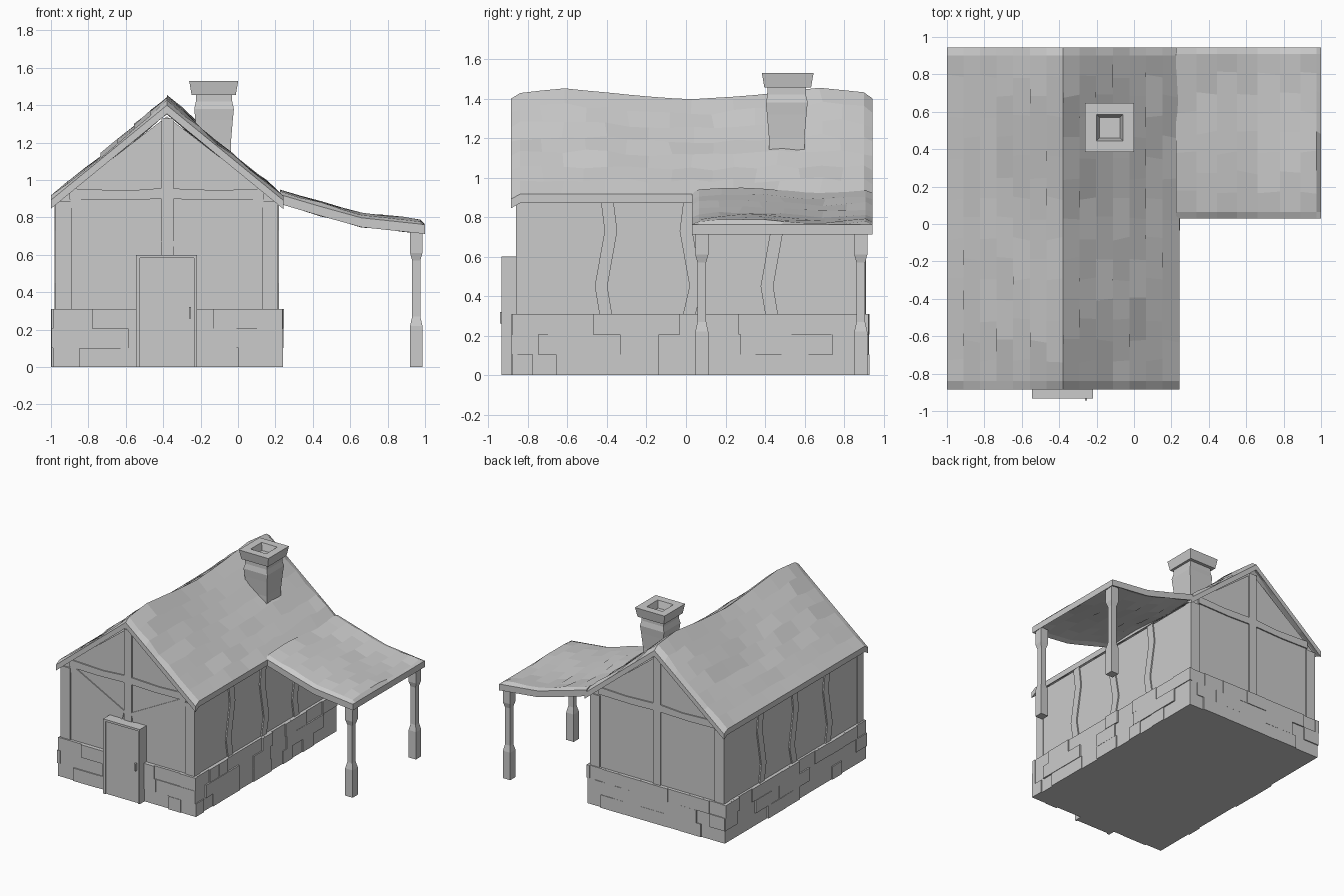
import bpy, bmesh, math, random
from mathutils import Vector

if "Cube" in bpy.data.objects:
    bpy.data.objects.remove(bpy.data.objects["Cube"])
random.seed(7)
CX = -0.38  # ridge line / gable centre


def finish(name, bm):
    bmesh.ops.recalc_face_normals(bm, faces=bm.faces)
    me = bpy.data.meshes.new(name)
    bm.to_mesh(me)
    bm.free()
    ob = bpy.data.objects.new(name, me)
    bpy.context.collection.objects.link(ob)
    return ob


def add_box(bm, lo, hi):
    r = bmesh.ops.create_cube(bm, size=1)
    for v in r['verts']:
        v.co = Vector([(lo[i] + hi[i]) / 2 + v.co[i] * (hi[i] - lo[i]) for i in range(3)])


def box(name, lo, hi):
    bm = bmesh.new()
    add_box(bm, lo, hi)
    return finish(name, bm)


def prism(name, profile, axis, a, b):
    """Extrude a 2D (horizontal, z) outline along x or y."""
    bm = bmesh.new()
    rings = []
    for d in (a, b):
        rings.append([bm.verts.new((d, h, z) if axis == 'x' else (h, d, z)) for h, z in profile])
    bm.faces.new(rings[0])
    bm.faces.new(rings[1])
    n = len(profile)
    for i in range(n):
        j = (i + 1) % n
        bm.faces.new((rings[0][i], rings[0][j], rings[1][j], rings[1][i]))
    return finish(name, bm)


def square_stack(name, x, y, rings):
    """Square sections (half width, z, x shift) joined into a column."""
    bm = bmesh.new()
    prev = None
    for k, (r, z, dx) in enumerate(rings):
        ring = [bm.verts.new((x + dx + sx * r, y + sy * r, z))
                for sx, sy in ((-1, -1), (1, -1), (1, 1), (-1, 1))]
        if prev:
            for i in range(4):
                j = (i + 1) % 4
                bm.faces.new((prev[i], prev[j], ring[j], ring[i]))
        if k in (0, len(rings) - 1):
            bm.faces.new(ring)
        prev = ring
    return finish(name, bm)


def interp(t, pts):
    for (a, va), (b, vb) in zip(pts, pts[1:]):
        if t <= b:
            return va + (vb - va) * max(0, t - a) / (b - a)
    return pts[-1][1]


def shingle_shell(name, xs, ys, height, thick, jitter, fixed=()):
    """Staggered shingle sheet over height(x, y), thickened downward."""
    bm = bmesh.new()
    nx, ny = len(xs) - 1, len(ys) - 1
    grid = []
    for i, x in enumerate(xs):
        row = []
        for j, y in enumerate(ys):
            inner = 0 < i < nx and 0 < j < ny
            dz = random.uniform(-jitter, jitter) if inner and i not in fixed else 0
            dy = random.uniform(-.012, .012) if 1 < j < ny - 1 else 0
            row.append(bm.verts.new((x, y + dy, height(x, y) + dz)))
        grid.append(row)
    for i in range(nx):
        cuts = [0, 1] + list(range(2 + i % 2, ny - 1, 2)) + [ny - 1, ny]
        for a, b in zip(cuts, cuts[1:]):
            if a < b:
                bm.faces.new(grid[i][a:b + 1] + grid[i + 1][a:b + 1][::-1])
    top = bm.faces[:]
    ext = bmesh.ops.extrude_face_region(bm, geom=top, use_keep_orig=True)
    for g in ext['geom']:
        if isinstance(g, bmesh.types.BMVert):
            g.co.z -= thick
    return finish(name, bm)


def spread(a, b, n):
    return [a + (b - a) * i / n for i in range(n + 1)]


# Walls: one gabled block
prism("walls", [(-.97, .1), (.21, .1), (.21, .885), (CX, 1.34), (-.97, .885)], 'y', -.85, .9)

# Stone base with raised blocks
X0, X1, Y0, Y1 = -.988, .232, -.872, .918
box("stone_base", (X0, Y0, 0), (X1, Y1, .31))
bm = bmesh.new()
for row in range(3):
    z0, z1 = row * .1033, (row + 1) * .1033
    for side in range(4):
        lo, hi = (X0, X1) if side < 2 else (Y0, Y1)
        p = lo - .005
        while p < hi:
            q = min(p + random.uniform(.1, .24), hi + .005)
            if hi - q < .06:
                q = hi + .005
            d = random.uniform(.006, .013)
            if random.random() < .55:
                if side == 0:
                    add_box(bm, (p, Y0 - d, z0), (q, Y0 + .02, z1))
                elif side == 1:
                    add_box(bm, (p, Y1 - .02, z0), (q, Y1 + d, z1))
                elif side == 2:
                    add_box(bm, (X0 - d, p, z0), (X0 + .02, q, z1))
                else:
                    add_box(bm, (X1 - .02, p, z0), (X1 + d, q, z1))
            p = q
finish("stone_blocks", bm)

# Corner posts
for nx, xa, xb in (("left", -.975, -.89), ("right", .13, .215)):
    for ny, ya, yb in (("front", -.86, -.785), ("back", .84, .91)):
        box(f"corner_post_{ny}_{nx}", (xa, ya, .3), (xb, yb, .885))

# Gable timbers, front and back
beam = [(-.9, .955), (-.6, .943), (-.4, .957), (-.1, .945), (.14, .955),
        (.14, .897), (-.15, .892), (-.38, .9), (-.65, .892), (-.9, .897)]
for side, a, b in (("front", -.862, -.84), ("back", .89, .912)):
    prism(f"{side}_king_post", [(-.41, .3), (-.345, .3), (-.345, 1.33), (-.41, 1.33)], 'y', a, b)
    prism(f"{side}_cross_beam", beam, 'y', a + .002, b - .002)
brace = [(.09, .9), (.135, .9), (.135, .855), (-.33, .595), (-.35, .67)]
prism("brace_right", brace, 'y', -.858, -.84)
prism("brace_left", [(2 * CX - x, z) for x, z in brace], 'y', -.858, -.84)

# Crooked studs along both long walls
for side, xa, xb in (("left", -.98, -.95), ("right", .19, .22)):
    for k, y in enumerate((-.4, .02, .44)):
        s = -1 if k == 1 else 1
        path = [(.3, -.005), (.45, -.03 * s), (.73, .02 * s), (.89, .0)]
        w = .032
        prism(f"{side}_stud_{k + 1}", [(y + d - w, z) for z, d in path] +
              [(y + d + w, z) for z, d in path[::-1]], 'x', xa, xb)

# Main roof with a sagging ridge
ridge = [(-.885, 1.4), (-.84, 1.428), (-.62, 1.452), (-.3, 1.42), (0, 1.395),
         (.3, 1.412), (.68, 1.455), (.9, 1.432), (.945, 1.4)]


def roof_z(x, y):
    t = abs(x - CX) / .62
    rim = y < -.88 or y > .94
    eave = .893 if rim else .918
    return interp(y, ridge) * (1 - t) + eave * t - (0 if rim else .01 * math.sin(math.pi * t))


ys = [-.885] + spread(-.84, .9, 16) + [.945]
shingle_shell("main_roof", spread(-1, CX, 7) + spread(CX, .242, 7)[1:], ys,
              roof_z, .046, .012, fixed=(7,))

# Lean-to roof
under = [(.225, .872), (.46, .803), (.66, .748), (1, .712)]


def porch_z(x, y):
    rim = y < .04 or y > .94 or x > .99
    wave = .012 * math.sin((y - .03) * 7)
    return interp(x, under) + .05 + (0 if rim else .015 + wave)


shingle_shell("porch_roof", spread(.225, .66, 4) + [.78, .89, .975, 1.0],
              [.03] + spread(.065, .91, 8) + [.945], porch_z, .05, .006)

# Porch posts
for n, y in (("front", .08), ("back", .885)):
    square_stack(f"porch_post_{n}", .953, y,
                 [(.033, 0, 0), (.033, .22, 0), (.022, .27, 0), (.022, .57, 0),
                  (.033, .61, 0), (.033, .73, 0)])

# Chimney shaft and hollow cap
square_stack("chimney_shaft", -.128, .51,
             [(.09, 1.08, 0), (.09, 1.2, 0), (.1, 1.32, 0), (.106, 1.38, 0), (.097, 1.42, 0), (.097, 1.465, 0)])
square_stack("chimney_cap", -.13, .515,
             [(.118, 1.455, 0), (.131, 1.53, 0), (.07, 1.53, 0), (.055, 1.475, 0)])

# Door, frame and handle
box("door", (-.53, -.925, 0), (-.235, -.84, .585))
prism("door_frame", [(-.545, 0), (-.545, .6), (-.22, .6), (-.22, 0), (-.235, 0), (-.235, .583),
                     (-.525, .583), (-.525, 0)], 'y', -.934, -.84)
box("door_handle", (-.262, -.943, .26), (-.25, -.92, .32))
